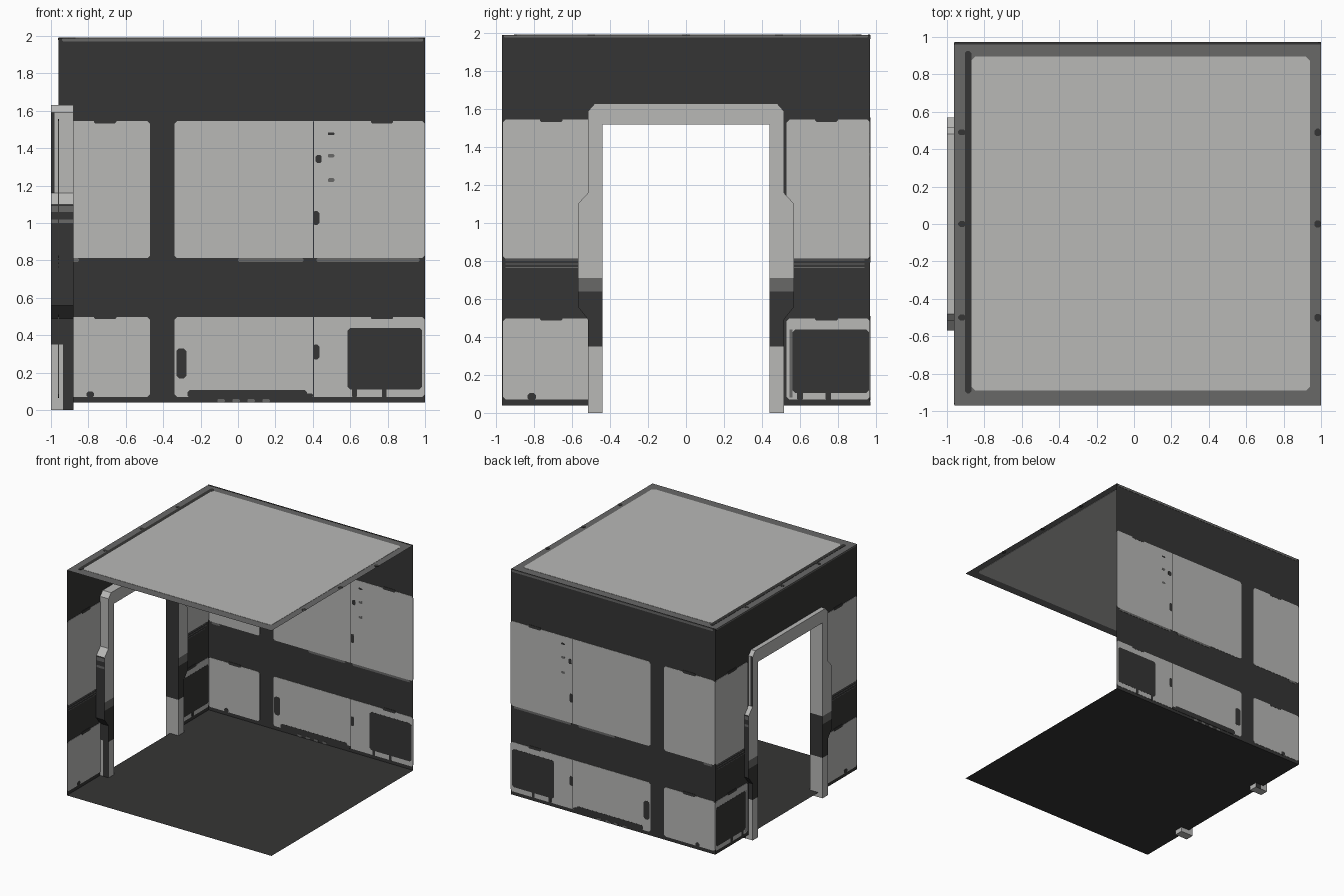
import bpy, bmesh

if "Cube" in bpy.data.objects:
    bpy.data.objects.remove(bpy.data.objects["Cube"])


def material(name, v):
    m = bpy.data.materials.new(name)
    m.diffuse_color = (v, v, v * 0.98, 1)
    m.use_nodes = True
    m.node_tree.nodes["Principled BSDF"].inputs["Base Color"].default_value = m.diffuse_color
    return m


LIGHT = material("light grey", 0.48)
MID = material("mid grey", 0.14)
DARK = material("dark grey", 0.036)

X0, X1, Y, Z0, Z1 = -0.96, 1.0, 0.97, 0.04, 1.99
PLANES = {
    "back": lambda u, v, d: (u, Y + d, v),
    "left": lambda u, v, d: (X0 + d, u, v),
    "top": lambda u, v, d: (u, v, Z1 + d),
    "floor": lambda u, v, d: (u, v, Z0 + d),
}


def finish(name, bm, mats):
    bmesh.ops.recalc_face_normals(bm, faces=bm.faces)
    me = bpy.data.meshes.new(name)
    bm.to_mesh(me)
    bm.free()
    for m in mats:
        me.materials.append(m)
    ob = bpy.data.objects.new(name, me)
    bpy.context.collection.objects.link(ob)
    return ob


def sheet(name, plane, mat, outline):
    """Single-sided flat wall from an outline."""
    bm = bmesh.new()
    bm.faces.new([bm.verts.new(PLANES[plane](u, v, 0)) for u, v in outline])
    return finish(name, bm, [mat])


def plate(name, plane, mat, u0, u1, v0, v1, layer=1, c=0.015):
    """Thin plate with clipped corners, showing on both sides of a wall."""
    h = 0.001 + 0.001 * layer
    c = min(c, (u1 - u0) * 0.3, (v1 - v0) * 0.3)
    pts = [(u0 + c, v0), (u1 - c, v0), (u1, v0 + c), (u1, v1 - c),
           (u1 - c, v1), (u0 + c, v1), (u0, v1 - c), (u0, v0 + c)]
    bm = bmesh.new()
    rings = [[bm.verts.new(PLANES[plane](u, v, d)) for u, v in pts] for d in (-h, h)]
    bm.faces.new(rings[0])
    bm.faces.new(rings[1])
    for i in range(8):
        j = (i + 1) % 8
        bm.faces.new((rings[0][i], rings[0][j], rings[1][j], rings[1][i]))
    return finish(name, bm, [mat])


def rect(u0, u1, v0, v1):
    return [(u0, v0), (u1, v0), (u1, v1), (u0, v1)]


# Room shell: floor, ceiling, back wall, left wall with doorway
sheet("floor", "floor", DARK, rect(X0, X1, -Y, Y))
sheet("ceiling", "top", MID, rect(X0, X1, -Y, Y))
sheet("back_wall", "back", DARK, rect(X0, X1, Z0, Z1))
sheet("left_wall", "left", DARK, [(-Y, Z0), (-0.48, Z0), (-0.48, 1.57), (0.48, 1.57),
                                  (0.48, Z0), (Y, Z0), (Y, Z1), (-Y, Z1)])

# Ceiling panel, side groove and edge marks
plate("ceiling_panel", "top", LIGHT, -0.87, 0.94, -0.89, 0.895, c=0.02)
plate("ceiling_groove", "top", DARK, -0.903, -0.87, -0.905, 0.925)
plate("ceiling_back_edge", "top", DARK, X0, X1, 0.96, Y, c=0)
for i, v in enumerate((-0.5, 0.0, 0.49)):
    plate(f"ceiling_chip_{i}", "top", DARK, -0.94, -0.9, v - 0.015, v + 0.015)
    plate(f"ceiling_edge_chip_{i}", "top", DARK, 0.965, X1, v - 0.02, v + 0.02)

# Light wall panels, upper and lower
UPPER, LOWER = (0.812, 1.545), (0.07, 0.498)
for plane, spans in (("back", ((X0, -0.47), (-0.34, X1))),
                     ("left", ((-0.965, -0.485), (0.53, 0.97)))):
    for i, (a, b) in enumerate(spans):
        plate(f"{plane}_upper_panel_{i}", plane, LIGHT, a, b, *UPPER)
        plate(f"{plane}_lower_panel_{i}", plane, LIGHT, a, b, *LOWER)

# Worn mid grey edges along the wall tops and under the upper panels
plate("back_top_trim", "back", MID, -0.94, 0.99, 1.97, Z1, c=0.01)
plate("left_top_trim", "left", MID, -0.96, 0.96, 1.978, Z1, c=0.005)
for i, (a, b) in enumerate(((-0.93, -0.85), (0.0, 0.35), (0.42, 0.97))):
    plate(f"back_panel_edge_{i}", "back", MID, a, b, 0.793, 0.812, c=0.01)
for i, (a, b) in enumerate(((-0.95, -0.5), (0.55, 0.94))):
    for k in range(3):
        plate(f"left_panel_edge_{i}_{k}", "left", MID, a, b,
              0.762 + 0.02 * k, 0.768 + 0.02 * k, c=0)

# Back wall dark details: seam, bolts, notches, hatch
DETAILS = {
    "upper_seam": (0.402, 0.406, 0.81, 1.545), "lower_seam": (0.402, 0.406, 0.07, 0.5),
    "bolt_top": (0.415, 0.447, 1.32, 1.365), "bolt_middle": (0.40, 0.435, 0.99, 1.065),
    "bolt_low": (0.40, 0.435, 0.27, 0.35), "hatch": (0.585, 0.985, 0.11, 0.44),
    "latch": (-0.33, -0.275, 0.17, 0.33), "kick_strip": (-0.27, 0.37, 0.065, 0.108),
    "foot_gap_0": (0.61, 0.635, 0.065, 0.12), "foot_gap_1": (0.77, 0.795, 0.065, 0.12),
    "foot_notch": (-0.81, -0.77, 0.065, 0.1), "kick_end": (0.3, 0.4, 0.065, 0.09),
    "vent": (0.48, 0.515, 1.47, 1.485),
}
for n, r in DETAILS.items():
    plate("back_" + n, "back", DARK, *r, layer=2)
for k in range(2):
    plate(f"back_vent_slot_{k}", "back", MID, 0.48, 0.515, 1.22 + k * 0.13, 1.24 + k * 0.13, layer=2)
for i, u in enumerate((-0.71, 0.77)):
    for j, v in enumerate((1.545, 0.498)):
        plate(f"back_top_notch_{i}_{j}", "back", DARK, u - 0.06, u + 0.06, v - 0.012, v + 0.012, layer=2)
for i in range(4):
    u = -0.09 + 0.08 * i
    plate(f"back_scuff_{i}", "back", MID, u - 0.02, u + 0.02, Z0, 0.06, c=0.01)

# Left wall dark details
plate("left_hatch", "left", DARK, 0.56, 0.965, 0.105, 0.44, layer=2)
plate("left_hatch_edge", "left", MID, 0.545, 0.56, 0.08, 0.44, layer=2, c=0)
for i, u in enumerate((0.6, 0.75)):
    plate(f"left_foot_gap_{i}", "left", DARK, u - 0.015, u + 0.015, 0.065, 0.12, layer=2)
plate("left_foot_notch", "left", DARK, -0.835, -0.79, 0.065, 0.105, layer=2)
for i, u in enumerate((-0.71, 0.74)):
    for j, v in enumerate((1.545, 0.498)):
        plate(f"left_top_notch_{i}_{j}", "left", DARK, u - 0.06, u + 0.06, v - 0.012, v + 0.012, layer=2)

# Door frame: half profile (height, outer half width), mirrored and extruded
IN, FX0, FX1 = 0.44, -1.0, -0.88
STATIONS = [(0, .515), (.35, .515), (.49, .515), (.56, .57), (.64, .57), (.71, .57),
            (1.0, .57), (1.02, .57), (1.06, .57), (1.09, .57), (1.1, .57),
            (1.16, .515), (1.52, .515), (1.59, .515), (1.63, .48)]
bm = bmesh.new()
for s in (-1, 1):
    for (z, w), (z2, w2) in zip(STATIONS, STATIONS[1:]):
        quads = [((IN, z), (w, z), (w2, z2), (IN, z2))]
        if z >= 1.52:
            quads.append(((0, z), (IN, z), (IN, z2), (0, z2)))
        for q in quads:
            q = q if s > 0 else q[::-1]
            bm.faces.new([bm.verts.new((FX0, s * a, b)) for a, b in q])
bmesh.ops.remove_doubles(bm, verts=bm.verts, dist=1e-4)
ext = bmesh.ops.extrude_face_region(bm, geom=bm.faces[:])
bmesh.ops.translate(bm, vec=(FX1 - FX0, 0, 0),
                    verts=[g for g in ext["geom"] if isinstance(g, bmesh.types.BMVert)])
for x in (-0.98, -0.935):
    bmesh.ops.bisect_plane(bm, geom=bm.verts[:] + bm.edges[:] + bm.faces[:],
                           plane_co=(x, 0, 0), plane_no=(1, 0, 0))
bmesh.ops.recalc_face_normals(bm, faces=bm.faces)


def frame_colour(c, n):
    if abs(n.z) > 0.9:
        return 0
    if abs(n.x) > 0.5:                                   # flat front and back
        return 2 if .35 < c.z < .66 else 1 if .66 < c.z < .71 else 0
    if abs(c.y) < 0.45:                                  # inner jambs
        if c.z < .35:
            return 0
        return 2 if c.y > 0 or c.z < .71 else 0
    if c.z < .35:                                        # outer sides
        return 2 if c.x > -0.935 else 0
    if c.z < 1.1:
        return 1 if 1.0 < c.z < 1.02 or 1.06 < c.z < 1.09 else 2
    return 2 if c.x < -0.98 and 1.16 < c.z < 1.59 else 0


for f in bm.faces:
    f.material_index = frame_colour(f.calc_center_median(), f.normal)
finish("door_frame", bm, [LIGHT, MID, DARK])
